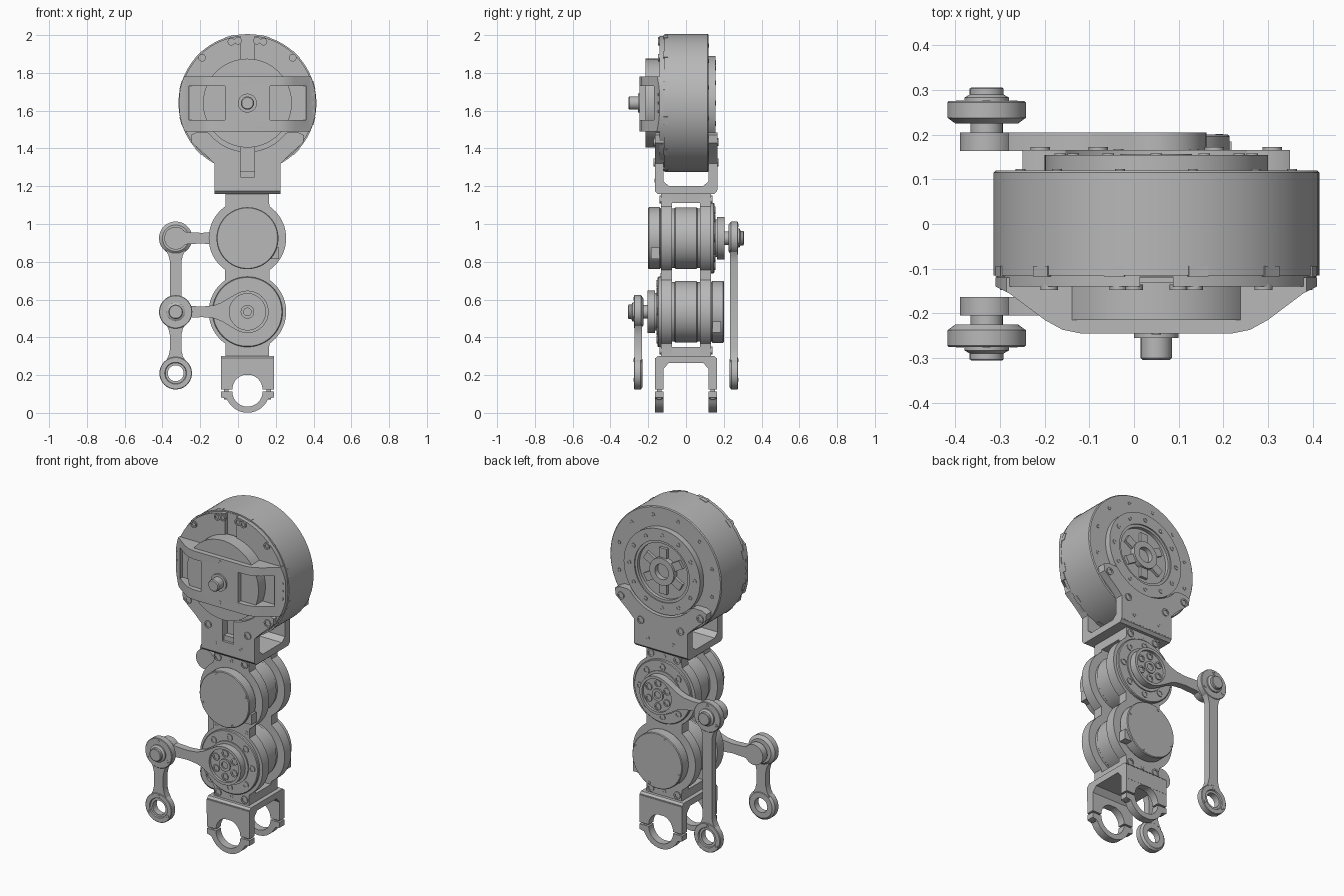
import bpy, bmesh
from math import sin, cos, pi, radians
from mathutils import Matrix

if "Cube" in bpy.data.objects:
    bpy.data.objects.remove(bpy.data.objects["Cube"])

GREY = (0.48, 0.48, 0.48, 1)
grey = bpy.data.materials.new("machined_grey")
grey.use_nodes = True
grey.diffuse_color = GREY
for node in grey.node_tree.nodes:
    if node.type == "BSDF_PRINCIPLED":
        node.inputs["Base Color"].default_value = GREY
        node.inputs["Roughness"].default_value = 0.6

CX = 0.05           # centre line of the leg
MZ = 1.64           # hip motor axis height
PX, PZ = -0.33, 0.21  # linkage column, lower eye height
parts = []


def finish(name, bm):
    bmesh.ops.remove_doubles(bm, verts=bm.verts, dist=1e-5)
    bmesh.ops.recalc_face_normals(bm, faces=bm.faces)
    me = bpy.data.meshes.new(name)
    bm.to_mesh(me)
    bm.free()
    me.materials.append(grey)
    ob = bpy.data.objects.new(name, me)
    bpy.context.collection.objects.link(ob)
    parts.append(ob)
    return ob


def spin_into(bm, prof, x, z, n, closed=False):
    """Turn a (radius, y) profile about an axis parallel to y."""
    rings = [[bm.verts.new((x + r * cos(2 * pi * i / n), y, z + r * sin(2 * pi * i / n)))
              for r, y in prof] for i in range(n)]
    m = len(prof)
    for i in range(n):
        a, b = rings[i], rings[(i + 1) % n]
        for j in range(m if closed else m - 1):
            k = (j + 1) % m
            bm.faces.new((a[j], a[k], b[k], b[j]))


def lathe(name, prof, x, z, n=64, closed=False):
    bm = bmesh.new()
    spin_into(bm, prof, x, z, n, closed)
    return finish(name, bm)


def cyl(name, x, z, r, y0, y1, n=64):
    return lathe(name, [(0, y0), (r, y0), (r, y1), (0, y1)], x, z, n)


def prism(name, pts, a0, a1, axis="y", ox=CX):
    """Extrude an outline along one axis."""
    put = {"y": lambda p, a: (p[0] + ox, a, p[1]),
           "z": lambda p, a: (p[0] + ox, p[1], a),
           "x": lambda p, a: (a + ox, p[0], p[1])}[axis]
    bm = bmesh.new()
    lo = [bm.verts.new(put(p, a0)) for p in pts]
    hi = [bm.verts.new(put(p, a1)) for p in pts]
    bm.faces.new(lo)
    bm.faces.new(hi)
    for i in range(len(pts)):
        j = (i + 1) % len(pts)
        bm.faces.new((lo[i], lo[j], hi[j], hi[i]))
    return finish(name, bm)


def box(name, x0, x1, y0, y1, z0, z1):
    return prism(name, [(x0, z0), (x1, z0), (x1, z1), (x0, z1)], y0, y1)


def cut(ob, cutter, mode="DIFFERENCE"):
    mod = ob.modifiers.new("cut", "BOOLEAN")
    mod.operation, mod.object, mod.solver = mode, cutter, "EXACT"
    bpy.context.view_layer.objects.active = ob
    bpy.ops.object.modifier_apply(modifier=mod.name)
    parts.remove(cutter)
    bpy.data.objects.remove(cutter)


def arc(r, a0, a1, cz, n=20, cx=0):
    angles = [radians(a0 + (a1 - a0) * i / n) for i in range(n + 1)]
    return [(cx + r * cos(a), cz + r * sin(a)) for a in angles]


def mirrored(half):
    return half + [(-x, z) for x, z in reversed(half)]


def circle_of(r, count, cz, start=0, cx=CX):
    return [(x, z) for x, z in arc(r, start, start + 360, cz, count, cx)[:-1]]


def bolts(name, spots, r, y, d, h=0.006):
    """Socket screws standing on the plane y and facing d."""
    bm = bmesh.new()
    prof = [(0, y - d * 0.004), (r, y - d * 0.004), (r, y + d * h), (r * 0.6, y + d * h),
            (r * 0.6, y + d * 0.001), (0, y + d * 0.001)]
    for x, z in spots:
        spin_into(bm, prof, x, z, 14)
    return finish(name, bm)


# Hip motor: drum, front rim plate and recessed output face
lathe("hip_motor_drum", [(0, -0.14), (0.358, -0.14), (0.358, -0.115), (0.365, -0.115), (0.365, 0.115),
                         (0.36, 0.12), (0.25, 0.12), (0.25, 0.155), (0.18, 0.155), (0.18, 0.148),
                         (0.165, 0.148), (0.165, 0.128), (0, 0.128)], CX, MZ, 96)
drum = parts[-1]
cut(drum, box("channel_cutter", -0.037, 0.037, -0.2, -0.118, 1.1, 2.1))
lathe("hip_output_hub", [(0.045, 0.12), (0.08, 0.12), (0.08, 0.157), (0.045, 0.157)], CX, MZ, 40, True)
for i in range(6):
    spoke = box("hip_output_spoke", -0.024, 0.024, 0.12, 0.145, 0.07, 0.135)
    spoke.data.transform(Matrix.Translation((CX, 0, MZ)) @ Matrix.Rotation(i * pi / 3, 4, "Y")
                         @ Matrix.Translation((-CX, 0, 0)))
bolts("hip_back_rim_bolts", circle_of(0.315, 12, MZ, 15), 0.011, 0.12, 1, 0.003)
bolts("hip_back_ring_bolts", circle_of(0.215, 12, MZ), 0.013, 0.155, 1, 0.003)
for i in range(12):
    tab = box("hip_rim_tab", -0.023, 0.023, -0.118, -0.094, 0.355, 0.367)
    tab.data.transform(Matrix.Translation((CX, 0, MZ)) @ Matrix.Rotation(i * pi / 6 + pi / 12, 4, "Y")
                       @ Matrix.Translation((-CX, 0, 0)))

# Front cover, bridge and encoder pin
cyl("hip_front_cover", CX, MZ, 0.235, -0.215, -0.13, 80)
half = [(0.17, -0.245), (0.21, -0.237), (0.25, -0.215), (0.33, -0.155), (0.36, -0.14), (0.36, -0.12)]
bridge = prism("hip_bridge", mirrored(half), 1.49, 1.78, "z")
cut(bridge, cyl("round_cutter", CX, MZ, 0.364, -0.4, 0.1, 96), "INTERSECT")
for s in (-1, 1):
    a, b = sorted((s * 0.12, s * 0.31))
    cut(bridge, box("pocket_cutter", a, b, -0.3, -0.15, 1.55, 1.73))
    a, b = sorted((s * 0.115, s * 0.21))
    box("bridge_connector_block", a, b, -0.19, -0.14, 1.55, 1.73)
lathe("encoder_pin", [(0, -0.24), (0.05, -0.24), (0.05, -0.255), (0.035, -0.255), (0.035, -0.3),
                      (0.03, -0.305), (0, -0.305)], CX, MZ, 32)
bolts("bridge_bolts", [(CX, MZ + 0.12), (CX, MZ - 0.12)], 0.011, -0.245, -1, 0.002)
bolts("hip_front_bolts", [(CX + s * x, z) for s in (-1, 1)
                          for x, z in ((0.24, 1.88), (0.085, 1.965), (0.05, 1.97))], 0.02, -0.14, -1, 0.008)
bolts("bridge_end_bolts", [(CX + s * 0.34, MZ + k * 0.045) for s in (-1, 1) for k in (-1, 0, 1)],
      0.01, -0.146, -1, 0.002)

# Hip yoke: two cradle plates on a chamfered base
cradle = mirrored([(0.175, 1.18), (0.175, 1.32), (0.215, 1.36), (0.295, 1.43), (0.3, 1.47), (0.27, 1.485),
                   (0.215, 1.485)] + arc(0.258, -38, -90, MZ, 14)[:-1])
front_cradle = prism("yoke_front_plate", cradle, -0.165, -0.118)
cut(front_cradle, box("slot_cutter", -0.037, 0.037, -0.2, -0.1, 1.21, 1.45))
box("yoke_slot_block", -0.037, 0.037, -0.15, -0.12, 1.21, 1.28)
prism("yoke_back_plate", cradle, 0.118, 0.166)
yoke = mirrored([(0.15, 1.16), (0.165, 1.175), (0.165, 1.25), (0.118, 1.25), (0.118, 1.225), (0.09, 1.2)])
prism("yoke_base", yoke, -0.175, 0.175, "x")
for y, d in ((-0.165, -1), (0.166, 1)):
    bolts("yoke_bolts", [(CX + s * x, z) for s in (-1, 1) for x, z in ((0.13, 1.325), (0.26, 1.435))],
          0.022, y, d)
    bolts("yoke_pins", [(CX + s * 0.085, 1.23) for s in (-1, 1)], 0.011, y, d, 0.002)

# Twin-ring frame plates holding the two leg motors
frame = mirrored([(0.115, 0.29), (0.115, 0.35)] + arc(0.205, -55, 55, 0.535)
                 + arc(0.205, -55, 55, 0.925) + [(0.115, 1.11), (0.115, 1.17)])
for s in (-1, 1):
    y0, y1 = sorted((s * 0.073, s * 0.133))
    prism("frame_plate", frame, y0, y1)
    bolts("frame_bolts", [(CX + k * 0.087, z) for k in (-1, 1) for z in (0.33, 1.13)], 0.022, s * 0.133, s)
    bolts("frame_pins", [(CX, 0.33), (CX, 1.13)], 0.011, s * 0.133, s, 0.002)
box("frame_top_block", -0.115, 0.115, -0.1, 0.1, 1.11, 1.17)
box("frame_bottom_block", -0.115, 0.115, -0.1, 0.1, 0.29, 0.35)
bolts("frame_neck_pins", [(CX + k * 0.1, 0.73) for k in (-1, 1)], 0.01, -0.133, -1, 0.002)

# Leg motors, cranks and links; the lower set faces the front, the upper the back
motor = [(0, -0.2), (0.16, -0.2), (0.164, -0.196), (0.164, -0.14), (0.158, -0.135), (0.158, -0.06),
         (0.163, -0.055), (0.163, 0.055), (0.158, 0.06), (0.158, 0.128), (0.186, 0.128), (0.186, 0.146),
         (0.182, 0.15), (0.125, 0.15), (0.125, 0.157), (0.1, 0.157), (0.1, 0.17), (0, 0.17)]
arm_side = [(-0.06, 0.095), (-0.1, 0.072), (-0.14, 0.048), (-0.18, 0.034), (-0.24, 0.028), (-0.32, 0.032)]
for label, s, z in (("upper", 1, 0.925), ("lower", -1, 0.535)):
    lathe(label + "_motor", [(r, s * y) for r, y in motor], CX, z)
    bolts(label + "_cap_screws", circle_of(0.15, 4, z, 20), 0.008, -s * 0.2, -s, 0.002)
    bolts(label + "_flange_bolts", circle_of(0.148, 8, z), 0.02, s * 0.15, s, 0.005)
    box(label + "_motor_plug", 0.12, 0.168, *sorted((-s * 0.14, -s * 0.185)), z - 0.11, z - 0.05)

    # Crank arm with a recessed hub
    outline = (arc(0.112, -122, 122, z, 36) + [(x, z + w) for x, w in arm_side]
               + arc(0.06, 35, 325, z, 28, PX - CX) + [(x, z - w) for x, w in reversed(arm_side)])
    crank = prism(label + "_crank", outline, *sorted((s * 0.163, s * 0.205)))
    cut(crank, cyl("hub_cutter", CX, z, 0.096, *sorted((s * 0.19, s * 0.25))))
    bolts(label + "_crank_bolts", circle_of(0.068, 6, z, 30), 0.021, s * 0.19, s, 0.006)
    lathe(label + "_crank_centre", [(0.02, s * 0.18), (0.036, s * 0.18), (0.036, s * 0.198),
                                    (0.02, s * 0.198)], CX, z, 24, True)

    # Pivot boss, pin and hanging link with an open eye
    lathe(label + "_link_boss", [(0, s * 0.225), (0.07, s * 0.225), (0.088, s * 0.238), (0.088, s * 0.272),
                                 (0.085, s * 0.275), (0, s * 0.275)], PX, z)
    lathe(label + "_link_pin", [(0, s * 0.2), (0.036, s * 0.2), (0.036, s * 0.27), (0.05, s * 0.27),
                                (0.05, s * 0.283), (0.038, s * 0.29), (0.038, s * 0.303),
                                (0.034, s * 0.306), (0, s * 0.306)], PX, z, 32)
    lathe(label + "_link_eye", [(0.042, s * 0.23), (0.074, s * 0.23), (0.086, s * 0.24), (0.086, s * 0.272),
                                (0.083, s * 0.275), (0.058, s * 0.275), (0.055, s * 0.268),
                                (0.042, s * 0.268)], PX, PZ, 64, True)
    bar = mirrored([(0.055, PZ + 0.06), (0.038, PZ + 0.09), (0.03, PZ + 0.125), (0.03, z - 0.125),
                    (0.038, z - 0.09), (0.055, z - 0.06)])
    prism(label + "_link_bar", bar, *sorted((s * 0.232, s * 0.272)), ox=PX)
    for cz in (PZ, z):
        bolts(label + "_link_screws", circle_of(0.069, 3, cz, 90, PX), 0.009, s * 0.275, s, 0.002)

# Lower fork: bridge block and two split clamps
fork = mirrored([(0.15, 0.302), (0.165, 0.285), (0.165, 0.2), (0.118, 0.2), (0.118, 0.235), (0.09, 0.265)])
prism("fork_base", fork, -0.14, 0.14, "x")
upper_jaw = [(-0.14, 0.123), (-0.14, 0.29), (0.14, 0.29), (0.14, 0.123)] + arc(0.08, 0, 180, 0.123)
lower_jaw = ([(-0.14, 0.113), (-0.14, 0.082), (-0.112, 0.075)] + arc(0.118, 205, 335, 0.119)
             + [(0.112, 0.075), (0.14, 0.082), (0.14, 0.113)] + arc(0.08, 0, -180, 0.113))
for s in (-1, 1):
    y0, y1 = sorted((s * 0.118, s * 0.164))
    prism("clamp_upper_jaw", upper_jaw, y0, y1)
    prism("clamp_lower_jaw", lower_jaw, y0, y1)
    for k in (-1, 1):
        box("clamp_screw", k * 0.112 - 0.012, k * 0.112 + 0.012, s * 0.141 - 0.012, s * 0.141 + 0.012,
            0.072, 0.13)

# Smooth round walls, keep edges crisp
bpy.ops.object.select_all(action="DESELECT")
for ob in parts:
    ob.select_set(True)
bpy.context.view_layer.objects.active = parts[0]
bpy.ops.object.shade_smooth_by_angle(angle=radians(30))
